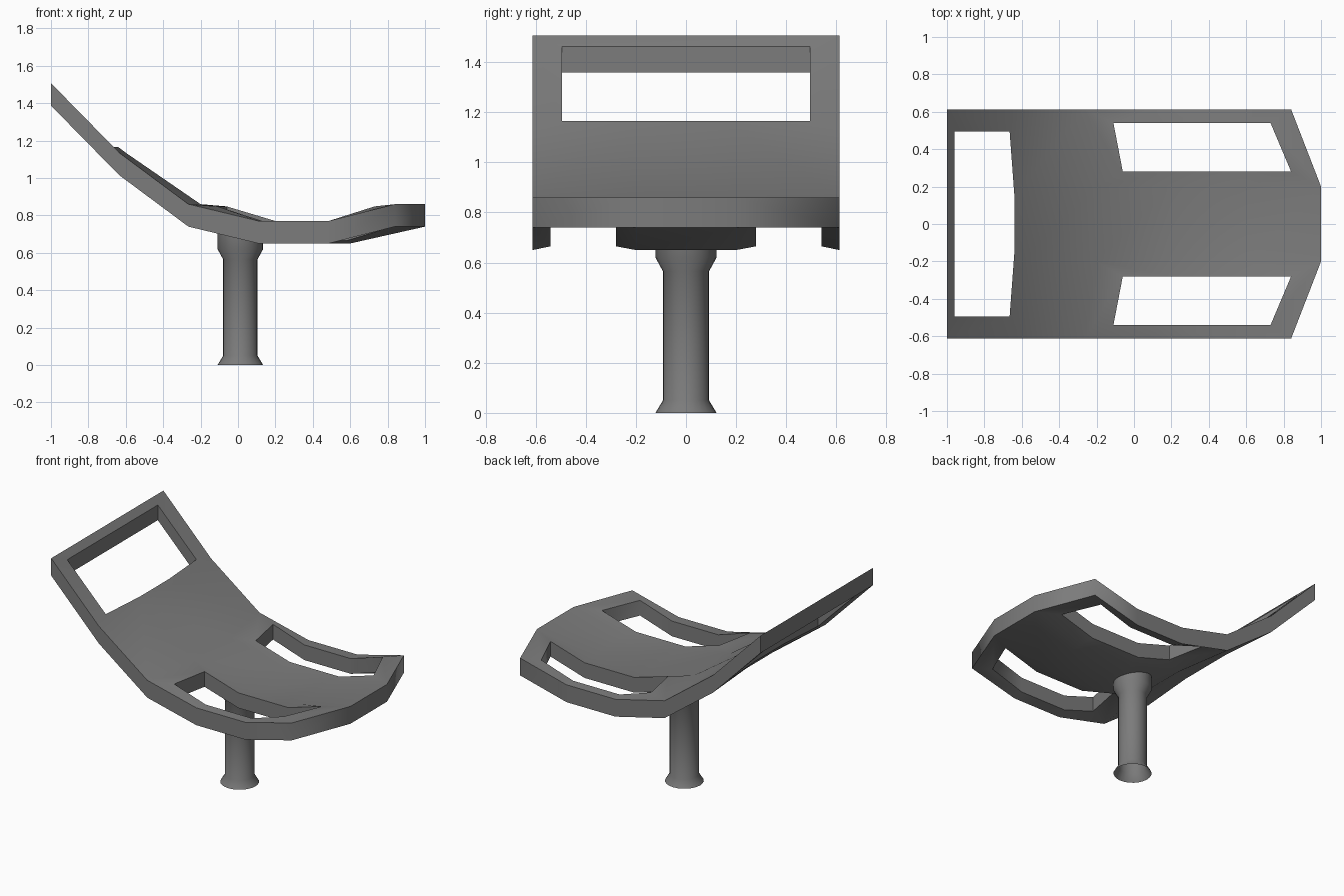
import bpy, bmesh, math

if "Cube" in bpy.data.objects:
    bpy.data.objects.remove(bpy.data.objects["Cube"])

dark = bpy.data.materials.new("dark_grey")
dark.diffuse_color = (0.2, 0.2, 0.2, 1)
dark.use_nodes = True
dark.node_tree.nodes["Principled BSDF"].inputs["Base Color"].default_value = dark.diffuse_color


def finish(bm, name):
    mesh = bpy.data.meshes.new(name)
    bm.to_mesh(mesh)
    bm.free()
    mesh.materials.append(dark)
    obj = bpy.data.objects.new(name, mesh)
    bpy.context.collection.objects.link(obj)
    return obj


# Seat side profile: (x near the middle, x at the outer edge, z)
PROFILE = [(-1, -1, 1.507), (-0.60, -0.635, 1.135), (-0.20, -0.265, 0.86),
           (0.20, 0.11, 0.77), (0.60, 0.485, 0.77), (1.0, 0.84, 0.86)]
# Front cut-out: (x on inner side, x on outer side, z)
CUTOUT = [(-0.06, -0.11, 0.848), (0.20, 0.13, 0.77),
          (0.58, 0.485, 0.77), (0.84, 0.73, 0.848)]
THICKNESS = 0.12        # at the outline
HOLE_THICKNESS = 0.105  # at the cut-outs


def seat_shell():
    bm = bmesh.new()
    halves, hole_spots = [], []
    for s in (-1, 1):
        inner = [None] + [bm.verts.new((a, s * 0.2, z)) for a, b, z in PROFILE[1:]]
        outer = [bm.verts.new((b, s * 0.613, z)) for a, b, z in PROFILE]
        # frame around the back opening
        top = bm.verts.new((-0.96, s * 0.495, 1.463))
        low = bm.verts.new((-0.665, s * 0.495, 1.165))
        mid = bm.verts.new((-0.64, s * 0.16, 1.165))
        bm.faces.new((outer[0], outer[1], low, top))
        bm.faces.new((outer[1], inner[1], mid, low))
        bm.faces.new((inner[1], outer[1], outer[2], inner[2]))
        # ring around the front cut-out
        hole = [bm.verts.new((a, s * 0.28, z)) for a, b, z in CUTOUT]
        hole += [bm.verts.new((b, s * 0.54, z)) for a, b, z in reversed(CUTOUT)]
        rim = inner[2:] + outer[:1:-1]
        for i in range(8):
            j = (i + 1) % 8
            bm.faces.new((rim[i], rim[j], hole[j], hole[i]))
        halves.append((inner, outer[0], top, mid))
        hole_spots += [v.co.copy() for v in hole + [top, low, mid]]
    # middle strip joining both halves
    (i1, o1, t1, m1), (i2, o2, t2, m2) = halves
    bm.faces.new((o1, t1, t2, o2))
    bm.faces.new((m1, i1[1], i2[1], m2))
    for k in range(1, 5):
        bm.faces.new((i1[k], i1[k + 1], i2[k + 1], i2[k]))
    # give the sheet its thickness, slightly thinner at the cut-outs
    ext = bmesh.ops.extrude_face_region(bm, geom=bm.faces[:], use_keep_orig=True)
    for v in ext['geom']:
        if isinstance(v, bmesh.types.BMVert):
            at_hole = any((v.co - p).length < 1e-4 for p in hole_spots)
            v.co.z -= HOLE_THICKNESS if at_hole else THICKNESS
    bmesh.ops.recalc_face_normals(bm, faces=bm.faces)
    bm.normal_update()
    # smooth surfaces with crisp rims and square corners
    for f in bm.faces:
        f.smooth = True
    for e in bm.edges:
        walls = [abs(f.normal.z) < 0.01 for f in e.link_faces]
        e.smooth = walls[0] == walls[1] and e.calc_face_angle() < math.radians(72)
    return finish(bm, "seat_shell")


def pedestal():
    # turned post with flared foot and collar, open at the bottom
    bm = bmesh.new()
    n = 24
    rings = []
    for r, z in [(0.122, 0), (0.092, 0.05), (0.092, 0.565), (0.122, 0.62), (0.122, 0.73)]:
        rings.append([bm.verts.new((0.0125 + r * math.cos(2 * math.pi * i / n),
                                    r * math.sin(2 * math.pi * i / n), z))
                      for i in range(n)])
    for a, b in zip(rings, rings[1:]):
        for i in range(n):
            j = (i + 1) % n
            bm.faces.new((a[i], a[j], b[j], b[i]))
    for f in bm.faces:
        f.smooth = True
    return finish(bm, "pedestal")


seat_shell()
pedestal()
